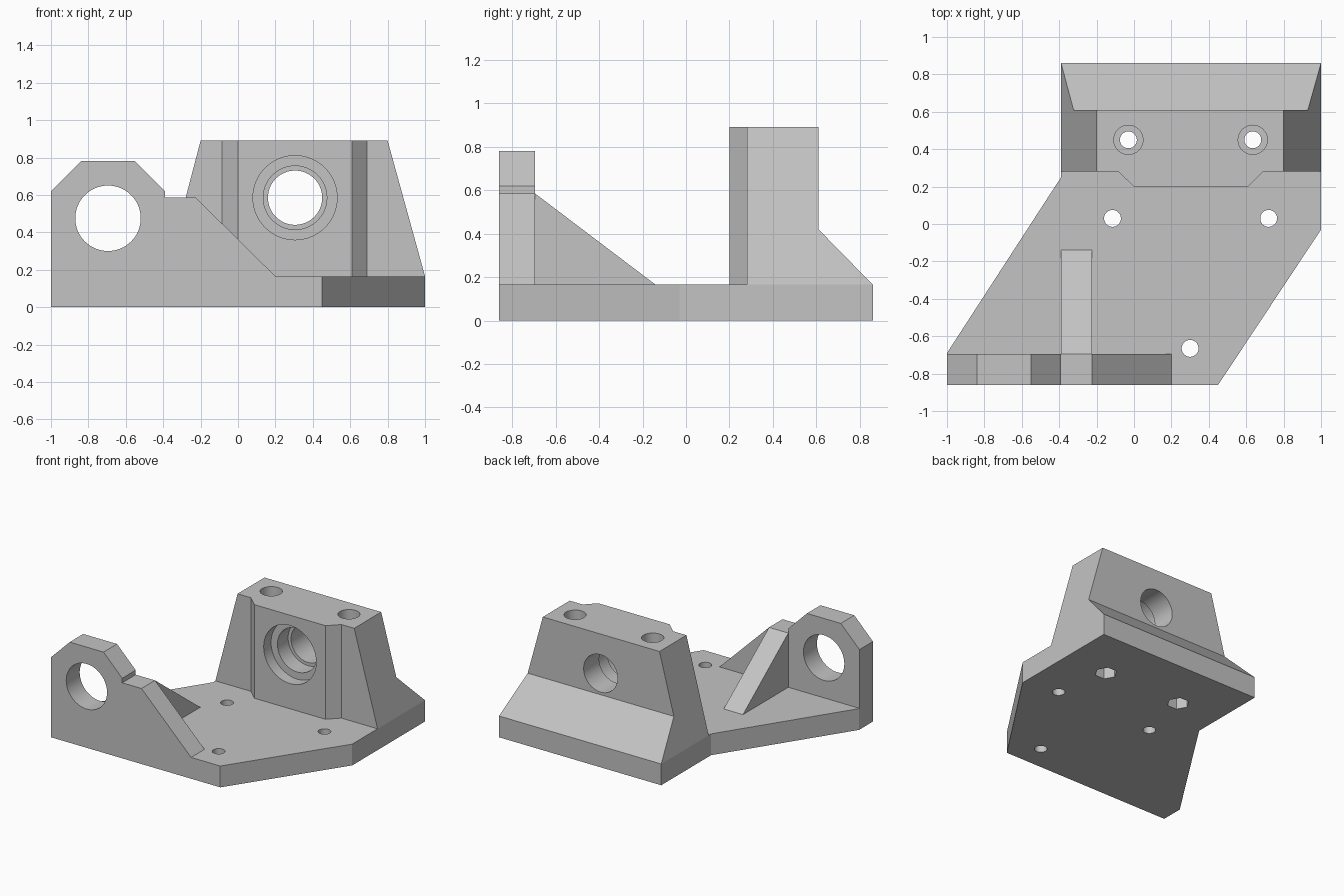
import bpy
import bmesh
from math import cos, sin, pi, radians

if "Cube" in bpy.data.objects:
    bpy.data.objects.remove(bpy.data.objects["Cube"], do_unlink=True)

grey = bpy.data.materials.new("plain grey")
grey.use_nodes = True
COLOUR = (0.55, 0.55, 0.55, 1)
grey.diffuse_color = COLOUR
grey.node_tree.nodes["Principled BSDF"].inputs["Base Color"].default_value = COLOUR

# How a profile point (a, b) and a depth d become x, y, z for each extrusion axis
PLACE = {
    "x": lambda a, b, d: (d, a, b),
    "y": lambda a, b, d: (a, d, b),
    "z": lambda a, b, d: (a, b, d),
}


def prism(name, points, axis, low, high):
    """Extrude a flat profile along an axis."""
    bm = bmesh.new()
    lower = [bm.verts.new(PLACE[axis](a, b, low)) for a, b in points]
    upper = [bm.verts.new(PLACE[axis](a, b, high)) for a, b in points]
    bm.faces.new(lower)
    bm.faces.new(upper)
    for i in range(len(points)):
        j = (i + 1) % len(points)
        bm.faces.new((lower[i], lower[j], upper[j], upper[i]))
    bmesh.ops.recalc_face_normals(bm, faces=bm.faces)
    mesh = bpy.data.meshes.new(name)
    bm.to_mesh(mesh)
    bm.free()
    mesh.materials.append(grey)
    obj = bpy.data.objects.new(name, mesh)
    bpy.context.collection.objects.link(obj)
    return obj


def rod(centre, radius, axis, low, high, sides=64):
    """Round or hexagonal cutter."""
    a, b = centre
    ring = [(a + radius * cos(2 * pi * i / sides), b + radius * sin(2 * pi * i / sides))
            for i in range(sides)]
    return prism("cutter", ring, axis, low, high)


def combine(target, tool, operation):
    """Apply one boolean and discard the tool."""
    mod = target.modifiers.new("combine", "BOOLEAN")
    mod.operation = operation
    mod.solver = "EXACT"
    mod.object = tool
    depsgraph = bpy.context.evaluated_depsgraph_get()
    mesh = bpy.data.meshes.new_from_object(target.evaluated_get(depsgraph))
    target.modifiers.clear()
    target.data = mesh
    bpy.data.objects.remove(tool, do_unlink=True)


PLATE = 0.165   # plate thickness
TOP = 0.89      # top of the bearing block
BOLTS = [(-0.03, 0.45), (0.635, 0.45)]
MOUNTS = [(-0.115, 0.03), (0.72, 0.03), (0.30, -0.665)]

# Base plate with slanted sides
base = prism("base_plate", [(-1, -0.86), (0.45, -0.86), (1, -0.03), (1, 0.86),
                            (-0.39, 0.86), (-0.39, 0.25), (-1, -0.69)], "z", 0, PLATE)

# Front wall with chamfered eye and sloping shoulder
wall = prism("front_wall", [(-1, PLATE), (-1, 0.62), (-0.84, 0.78), (-0.55, 0.78),
                            (-0.39, 0.62), (-0.39, 0.585), (-0.225, 0.585),
                            (0.20, PLATE)], "y", -0.86, -0.695)
combine(wall, rod((-0.695, 0.475), 0.175, "y", -1, -0.5), "DIFFERENCE")

# Triangular rib behind the wall
rib = prism("support_rib", [(-0.695, PLATE), (-0.695, 0.585), (-0.14, PLATE)],
            "x", -0.39, -0.225)

# Bearing block: tapered sides, sloping foot at the back
block = prism("bearing_block", [(-0.39, PLATE), (-0.20, TOP), (0.80, TOP), (1, PLATE)],
              "y", 0.28, 0.86)
side = prism("cutter", [(0.2, 0), (0.2, 1), (0.61, 1), (0.61, 0.42), (0.86, PLATE), (0.86, 0)],
             "x", -2, 2)
combine(block, side, "INTERSECT")
boss = prism("cutter", [(-0.085, 0.28), (0, 0.20), (0.61, 0.20), (0.69, 0.28),
                        (0.69, 0.35), (-0.085, 0.35)], "z", PLATE, TOP)
combine(block, boss, "UNION")

# Stepped bore through the block
for radius, end in [(0.225, 0.29), (0.17, 0.42), (0.145, 1)]:
    combine(block, rod((0.305, 0.585), radius, "y", 0, end), "DIFFERENCE")

# Clamp bolt holes: counterbored on top, hexagonal nut pockets underneath
for spot in BOLTS:
    combine(block, rod(spot, 0.045, "z", -1, 2), "DIFFERENCE")
    combine(block, rod(spot, 0.078, "z", TOP - 0.12, 2), "DIFFERENCE")
    combine(base, rod(spot, 0.045, "z", -1, 1), "DIFFERENCE")
    combine(base, rod(spot, 0.08, "z", -1, 0.09, 6), "DIFFERENCE")

# Mounting holes in the plate
for spot in MOUNTS:
    combine(base, rod(spot, 0.045, "z", -1, 1), "DIFFERENCE")

# Smooth hole walls, sharp edges elsewhere
bpy.ops.object.select_all(action="DESELECT")
for obj in (base, wall, rib, block):
    obj.select_set(True)
bpy.context.view_layer.objects.active = base
bpy.ops.object.shade_smooth_by_angle(angle=radians(25))
